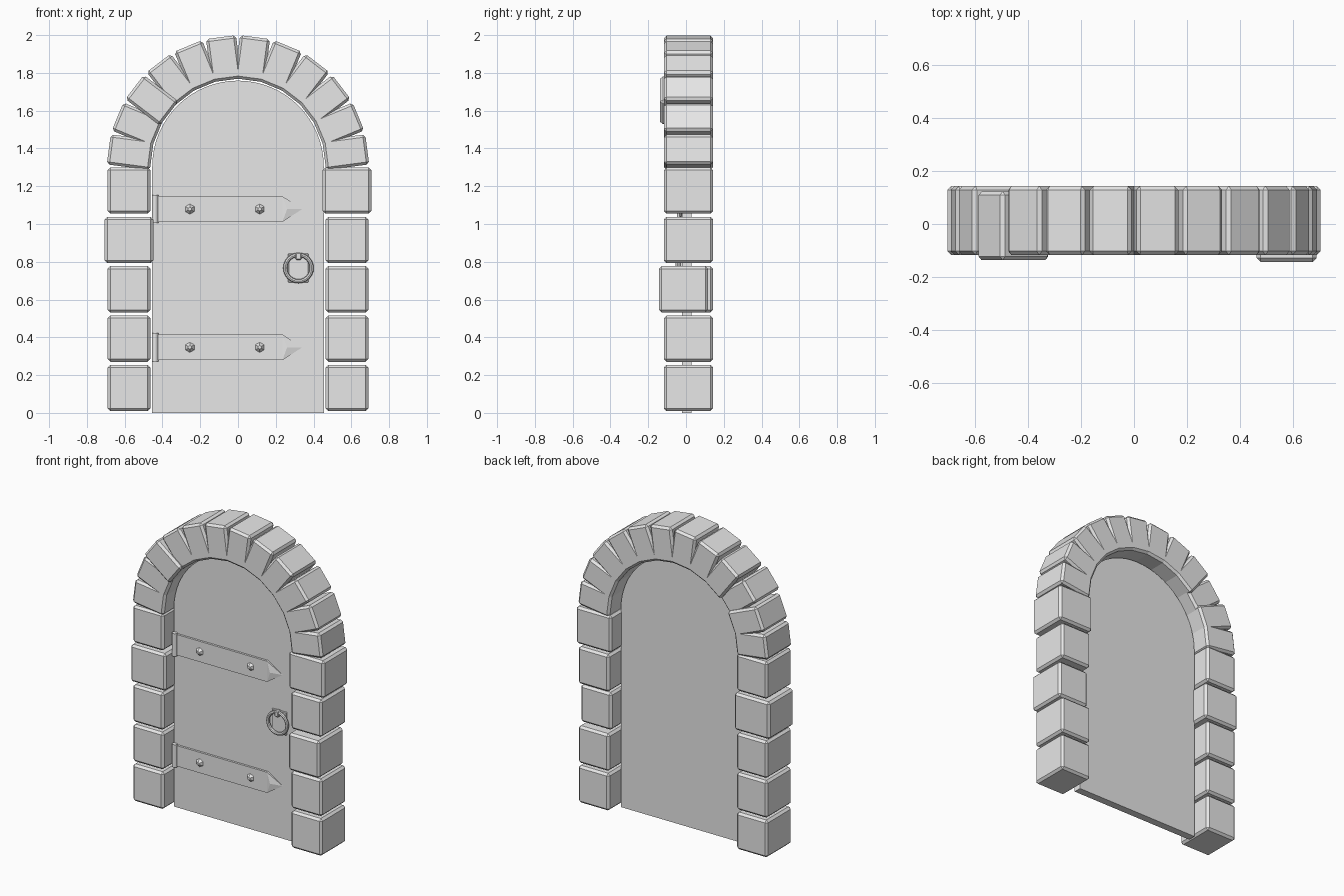
import bpy, bmesh, math
from mathutils import Matrix, Vector

cube = bpy.data.objects.get("Cube")
if cube:
    bpy.data.objects.remove(cube, do_unlink=True)

grey = bpy.data.materials.new("plain grey")
grey.use_nodes = True
grey.diffuse_color = (0.8, 0.8, 0.8, 1)
grey.node_tree.nodes["Principled BSDF"].inputs["Base Color"].default_value = (0.8, 0.8, 0.8, 1)


def finish(name, bm):
    bmesh.ops.recalc_face_normals(bm, faces=bm.faces)
    mesh = bpy.data.meshes.new(name)
    bm.to_mesh(mesh)
    bm.free()
    mesh.materials.append(grey)
    obj = bpy.data.objects.new(name, mesh)
    bpy.context.collection.objects.link(obj)
    return obj


def block(name, size, centre, turn=0, bevel=0.014):
    """Box with chamfered edges, turned about the front-back axis."""
    bm = bmesh.new()
    bmesh.ops.create_cube(bm, size=1, matrix=Matrix.Diagonal((*size, 1)))
    if bevel:
        bmesh.ops.bevel(bm, geom=bm.edges[:], offset=bevel, segments=1, affect='EDGES')
    bm.transform(Matrix.Translation(centre) @ Matrix.Rotation(-turn, 4, 'Y'))
    return finish(name, bm)


def slab(name, outline, front, back):
    """Flat plate with an (x, z) outline."""
    bm = bmesh.new()
    face = bm.faces.new([bm.verts.new((x, front, z)) for x, z in outline])
    moved = bmesh.ops.extrude_face_region(bm, geom=[face])["geom"]
    verts = [v for v in moved if isinstance(v, bmesh.types.BMVert)]
    bmesh.ops.translate(bm, verts=verts, vec=(0, back - front, 0))
    return finish(name, bm)


SPRING = 1.305      # height of the arch centre
DEPTH = 0.26        # stone depth
MID_Y = 0.013       # stone centre, front to back

# Side pillars, a few stones slightly larger or pushed forward
for side, label in ((-1, "right"), (1, "left")):
    for row in range(5):
        grow = 0.032 if (side, row) in ((-1, 3), (1, 4)) else 0
        push = -0.026 if (side, row) == (1, 2) else 0
        block(f"{label}_pillar_stone_{row + 1}", (0.226 + grow, DEPTH, 0.245),
              (side * 0.577, MID_Y + push, 0.132 + row * 0.2612))

# Arch stones
COUNT = 12
for i in range(COUNT):
    a = math.pi * (i + 0.5) / COUNT
    push = -0.02 if i == 9 else 0
    block(f"arch_stone_{i + 1}", (0.23, DEPTH, 0.16),
          (0.575 * math.cos(a), MID_Y + push, SPRING + 0.575 * math.sin(a)), a)

# Door leaf with a round top
R = 0.454
arc = [(R * math.cos(math.pi * i / 32), SPRING + R * math.sin(math.pi * i / 32)) for i in range(33)]
slab("door_leaf", [(-R, 0), (R, 0)] + arc, -0.02, 0.03)

# Strap hinges: strap, pointed tip, knuckle and studs
for z, label in ((0.347, "lower"), (1.079, "upper")):
    h = 0.068
    slab(f"{label}_hinge_strap", [(-0.43, z - h), (0.235, z - h), (0.235, z + h), (-0.43, z + h)],
         -0.034, -0.018)
    bm = bmesh.new()
    for y in (-0.034, -0.018):
        for dz in (-h, h):
            bm.verts.new((0.235, y, z + dz))
    bm.verts.new((0.34, -0.02, z))
    bm.verts.new((0.34, -0.018, z))
    bm.verts.new((0.26, -0.038, z))
    bmesh.ops.convex_hull(bm, input=bm.verts[:])
    finish(f"{label}_hinge_tip", bm)

    bm = bmesh.new()
    bmesh.ops.create_cone(bm, cap_ends=True, segments=12, radius1=0.017, radius2=0.017, depth=0.15,
                          matrix=Matrix.Translation((-0.439, -0.031, z)))
    finish(f"{label}_hinge_knuckle", bm)

    for n, x in enumerate((-0.255, 0.115)):
        bm = bmesh.new()
        bmesh.ops.create_cone(bm, cap_ends=True, segments=6, radius1=0.027, radius2=0.01, depth=0.018,
                              matrix=Matrix.Translation((x, -0.043, z)) @ Matrix.Rotation(math.pi / 2, 4, 'X'))
        finish(f"{label}_hinge_stud_{n + 1}", bm)

# Pull ring on its plate
block("ring_plate", (0.108, 0.012, 0.152), (0.32, -0.025, 0.767), bevel=0.003)
block("ring_staple", (0.03, 0.035, 0.04), (0.32, -0.042, 0.83), bevel=0.005)
bpy.ops.mesh.primitive_torus_add(major_segments=24, minor_segments=8, major_radius=0.07, minor_radius=0.011,
                                 location=(0.32, -0.045, 0.767), rotation=(math.pi / 2, 0, 0))
ring = bpy.context.object
ring.name = "pull_ring"
ring.data.materials.append(grey)
